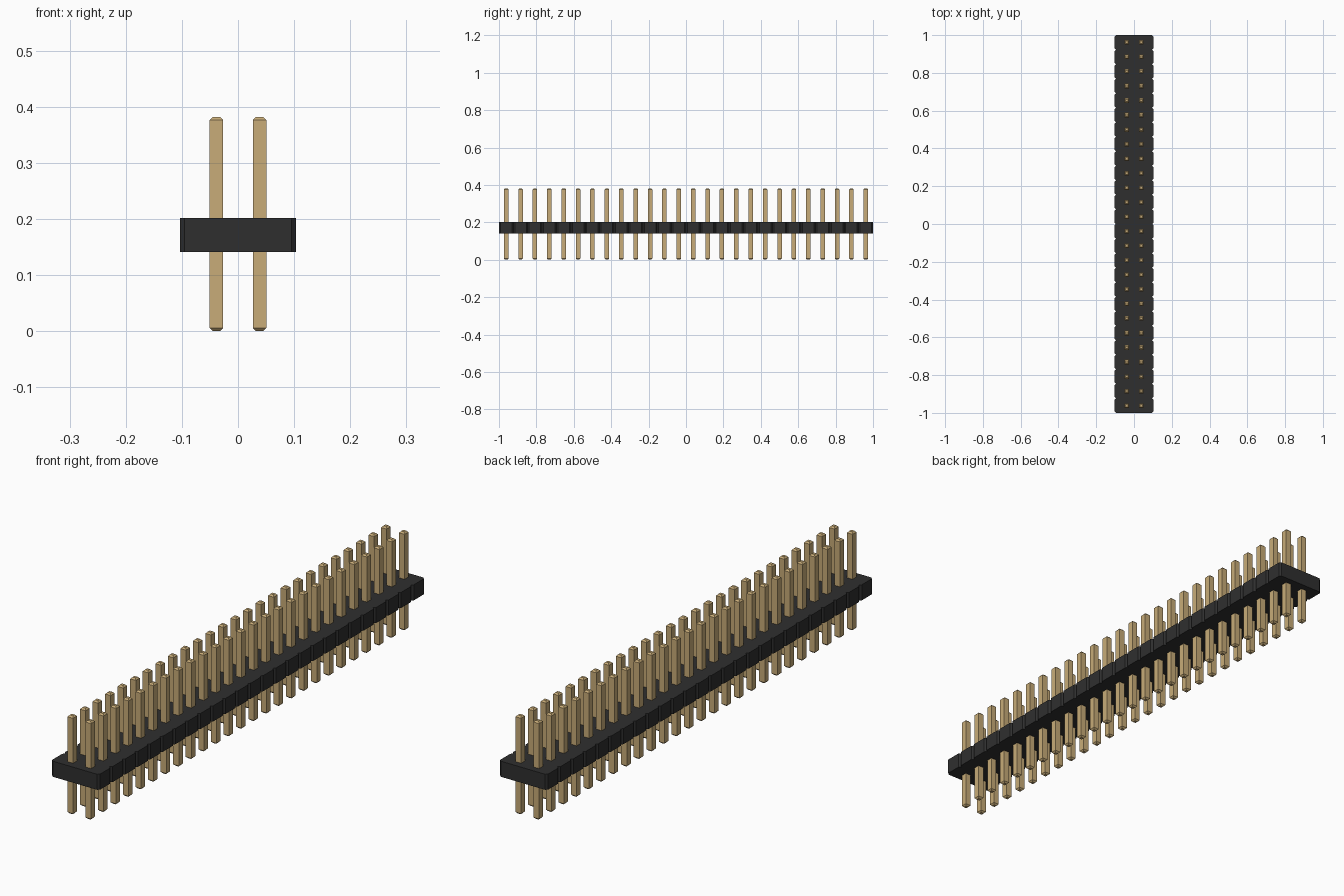
import bpy, bmesh

if "Cube" in bpy.data.objects:
    bpy.data.objects.remove(bpy.data.objects["Cube"], do_unlink=True)

COUNT = 26                    # pins per row
PITCH = 2.0 / COUNT
BODY_HALF = 0.103             # half width of the housing
BODY_Z = (0.141, 0.2015)
NOTCH = 0.0077                # housing corner chamfer
PIN_HALF = 0.0121
PIN_HEIGHT = 0.382
TIP = 0.006                   # pin tip chamfer


def make_material(name, color):
    mat = bpy.data.materials.new(name)
    mat.use_nodes = True
    mat.diffuse_color = (*color, 1)
    mat.node_tree.nodes["Principled BSDF"].inputs["Base Color"].default_value = (*color, 1)
    return mat


def make_object(name, bm, mat):
    bmesh.ops.recalc_face_normals(bm, faces=bm.faces)
    mesh = bpy.data.meshes.new(name)
    bm.to_mesh(mesh)
    bm.free()
    mesh.materials.append(mat)
    obj = bpy.data.objects.new(name, mesh)
    bpy.context.collection.objects.link(obj)
    return obj


black = make_material("black plastic", (0.028, 0.028, 0.028))
gold = make_material("gold metal", (0.578, 0.413, 0.188))

# Housing: notched outline, extruded upwards
side = []
for i in range(COUNT):
    y0 = -1 + i * PITCH
    y1 = y0 + PITCH
    side += [(BODY_HALF - NOTCH, y0), (BODY_HALF, y0 + NOTCH), (BODY_HALF, y1 - NOTCH)]
side.append((BODY_HALF - NOTCH, 1.0))
outline = side + [(-x, y) for x, y in reversed(side)]

bm = bmesh.new()
base = bm.faces.new([bm.verts.new((x, y, BODY_Z[0])) for x, y in outline])
top = bmesh.ops.extrude_face_region(bm, geom=[base], use_keep_orig=True)
bmesh.ops.translate(bm, vec=(0, 0, BODY_Z[1] - BODY_Z[0]),
                    verts=[g for g in top["geom"] if isinstance(g, bmesh.types.BMVert)])
make_object("housing", bm, black)


# Pins: square posts with tapered tips
def add_pin(bm, x, y):
    levels = [(0, PIN_HALF - TIP), (TIP, PIN_HALF),
              (PIN_HEIGHT - TIP, PIN_HALF), (PIN_HEIGHT, PIN_HALF - TIP)]
    rings = [[bm.verts.new((x + sx * h, y + sy * h, z))
              for sx, sy in ((-1, -1), (1, -1), (1, 1), (-1, 1))] for z, h in levels]
    for a, b in zip(rings, rings[1:]):
        for k in range(4):
            n = (k + 1) % 4
            bm.faces.new((a[k], a[n], b[n], b[k]))
    bm.faces.new(rings[0][::-1])
    bm.faces.new(rings[-1])


for name, x in (("left_pin_row", PITCH / 2), ("right_pin_row", -PITCH / 2)):
    bm = bmesh.new()
    for i in range(COUNT):
        add_pin(bm, x, -1 + (i + 0.5) * PITCH)
    make_object(name, bm, gold)
